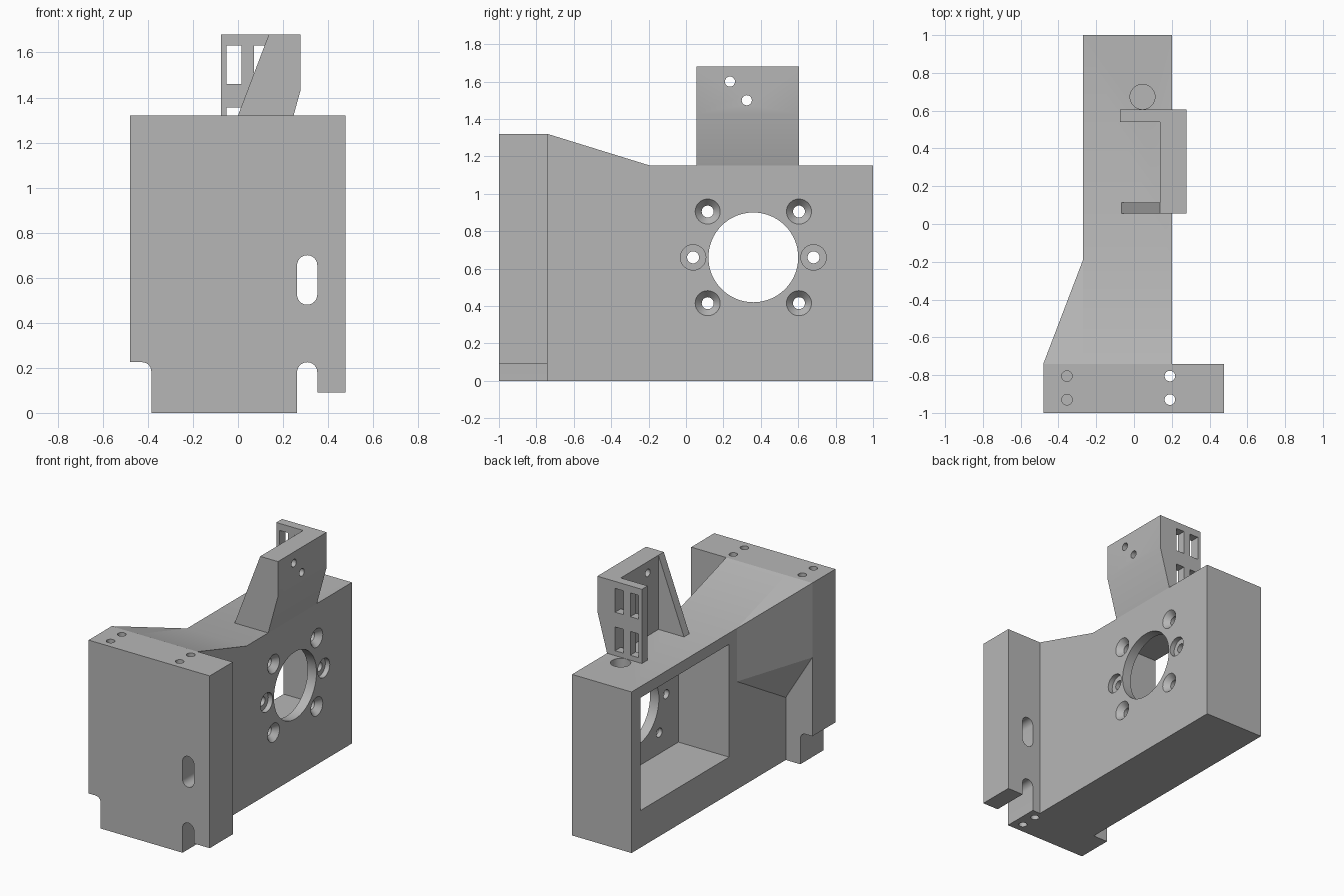
import bpy, bmesh
from math import radians, cos, sin
from mathutils import Vector

cube = bpy.data.objects.get("Cube")
if cube:
    bpy.data.objects.remove(cube, do_unlink=True)

grey = bpy.data.materials.new("plain grey")
grey.use_nodes = True
grey.diffuse_color = (0.47, 0.47, 0.47, 1)
grey.node_tree.nodes["Principled BSDF"].inputs["Base Color"].default_value = grey.diffuse_color


def finish(name, bm):
    bmesh.ops.recalc_face_normals(bm, faces=bm.faces)
    mesh = bpy.data.meshes.new(name)
    bm.to_mesh(mesh)
    bm.free()
    mesh.materials.append(grey)
    obj = bpy.data.objects.new(name, mesh)
    bpy.context.collection.objects.link(obj)
    return obj


def place(axis, u, v, w):
    """Put a 2D point (u, v) at distance w along the axis."""
    return Vector({"x": (w, u, v), "y": (u, w, v), "z": (u, v, w)}[axis])


def prism(name, axis, outline, start, end):
    bm = bmesh.new()
    rings = [[bm.verts.new(place(axis, u, v, w)) for u, v in outline] for w in (start, end)]
    for ring in rings:
        bm.faces.new(ring)
    for i in range(len(outline)):
        j = (i + 1) % len(outline)
        bm.faces.new((rings[0][i], rings[0][j], rings[1][j], rings[1][i]))
    return finish(name, bm)


def hull(name, points):
    bm = bmesh.new()
    for p in points:
        bm.verts.new(p)
    bmesh.ops.convex_hull(bm, input=bm.verts)
    bmesh.ops.dissolve_limit(bm, angle_limit=radians(0.5), verts=bm.verts, edges=bm.edges)
    return finish(name, bm)


def arc(u, v, r, a0, a1, steps=12):
    angles = [radians(a0 + (a1 - a0) * i / steps) for i in range(steps + 1)]
    return [(u + r * cos(a), v + r * sin(a)) for a in angles]


def rect(u0, u1, v0, v1):
    return [(u0, v0), (u1, v0), (u1, v1), (u0, v1)]


def cut(target, cutter):
    mod = target.modifiers.new("cut", "BOOLEAN")
    mod.operation = "DIFFERENCE"
    mod.solver = "EXACT"
    mod.object = cutter
    bpy.context.view_layer.objects.active = target
    bpy.ops.object.modifier_apply(modifier=mod.name)
    bpy.data.objects.remove(cutter, do_unlink=True)


def drill(target, axis, u, v, r, start, end, steps=32):
    cut(target, prism("drill", axis, arc(u, v, r, 0, 360, steps)[:-1], start, end))


def countersink(target, u, v, r_out, r_in, surface, depth):
    """Conical recess in a face that looks along +x."""
    slope = (r_out - r_in) / depth
    lift = 0.01
    cut(target, hull("sink", [place("x", a, b, w)
        for r, w in ((r_out + slope * lift, surface + lift), (r_in, surface - depth))
        for a, b in arc(u, v, r, 0, 360, 32)[:-1]]))


# Front plate with notched lower corners and a slot
notch_x, notch_r = 0.307, 0.045
plate = prism("front_plate", "y",
    [(-0.385, 0), (notch_x - notch_r, 0)]
    + arc(notch_x, 0.18, notch_r, 180, 0)
    + [(notch_x + notch_r, 0.09), (0.477, 0.09), (0.477, 1.32), (-0.48, 1.32), (-0.48, 0.225)]
    + arc(-0.425, 0.185, 0.04, 90, 0, 6), -1, -0.74)
cut(plate, prism("slot", "y",
    arc(notch_x, 0.655, notch_r, 0, 180) + arc(notch_x, 0.525, notch_r, 180, 360), -1.1, -0.6))
for y in (-0.93, -0.805):
    drill(plate, "z", 0.19, y, 0.028, -0.1, 1.4)
    drill(plate, "z", -0.355, y, 0.028, 1.0, 1.4)

# Main housing, open on one side
left, right, deck = -0.27, 0.2, 1.15
housing = prism("housing", "x",
    [(-0.74, 0), (1, 0), (1, deck), (-0.19, deck), (-0.74, 1.32)], left, right)
cut(housing, prism("pocket", "x", rect(-0.1, 0.9, 0.265, 1.07), -0.5, 0.13))

# Flare joining the housing to the wide plate
flare = hull("flare", [
    (left, -0.19, 0.77), (left, -0.19, deck), (left, -0.74, 0.446),
    (left, -0.74, 1.32), (-0.48, -0.74, 0.788), (-0.48, -0.74, 1.32)])

# Large bore, screw holes and top hole
cy, cz = 0.36, 0.66
drill(housing, "x", cy, cz, 0.24, 0.05, 0.3, 64)
for sy in (-1, 1):
    drill(housing, "x", cy + sy * 0.322, cz, 0.032, 0.05, 0.3)
    drill(housing, "x", cy + sy * 0.322, cz, 0.068, right - 0.035, 0.3)
    for sz in (-1, 1):
        y, z = cy + sy * 0.244, cz + sz * 0.245
        drill(housing, "x", y, z, 0.032, 0.05, 0.3)
        countersink(housing, y, z, 0.067, 0.032, right, 0.04)
drill(housing, "z", 0.045, 0.673, 0.066, 1.0, 1.3)

# Bracket: thick web, sloping front leg, windowed rear leg
top, inner, outer, tip = 1.68, 0.137, 0.277, -0.075
web = prism("bracket_web", "y",
    [(inner, deck), (right, deck), (outer, 1.43), (outer, top), (inner, top)], 0.055, 0.605)
for y, z in ((0.235, 1.6), (0.325, 1.5)):
    drill(web, "x", y, z, 0.027, 0, 0.4)
front_leg = prism("bracket_front_leg", "y",
    [(tip + 0.01, deck), (inner, deck), (inner, top)], 0.055, 0.115)
rear_leg = prism("bracket_rear_leg", "y", rect(tip, inner, deck, top), 0.54, 0.605)
for x in (-0.05, 0.07):
    for z in (1.185, 1.46):
        cut(rear_leg, prism("window", "y", rect(x, x + 0.0665, z, z + 0.17), 0.4, 0.7))

# Smooth bores, crisp edges
bpy.ops.object.select_all(action="DESELECT")
for part in (plate, housing, flare, web, front_leg, rear_leg):
    part.select_set(True)
bpy.context.view_layer.objects.active = housing
bpy.ops.object.shade_smooth_by_angle(angle=radians(25))
